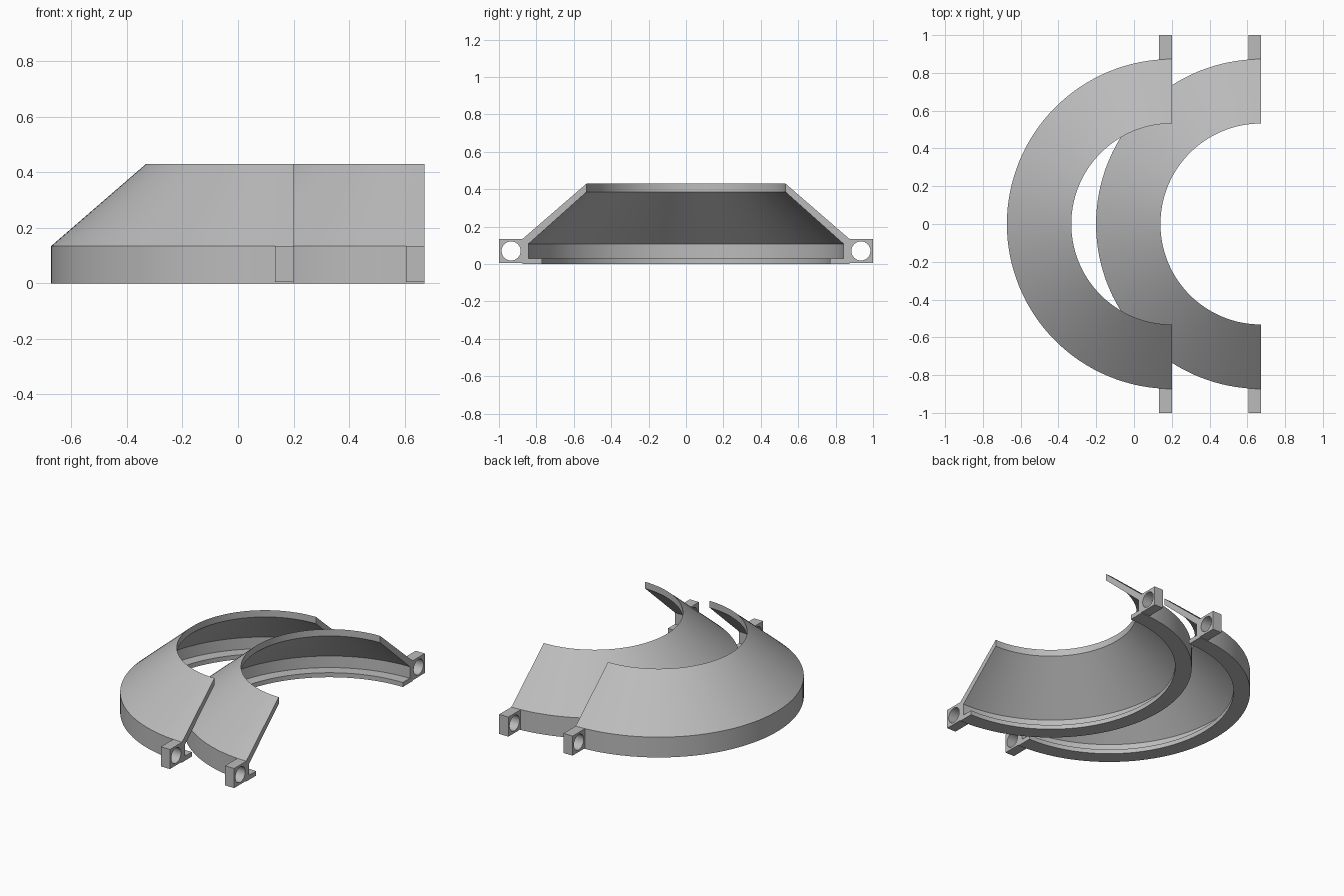
import bpy
import bmesh
from math import cos, sin, pi

cube = bpy.data.objects.get("Cube")
if cube:
    bpy.data.objects.remove(cube, do_unlink=True)

# Material
grey = bpy.data.materials.new("light grey")
grey.use_nodes = True
colour = (0.5, 0.5, 0.5, 1)
grey.diffuse_color = colour
grey.node_tree.nodes["Principled BSDF"].inputs["Base Color"].default_value = colour

# Wall cross-section as (radius, height), and shared sizes
PROFILE = [(0.77, 0), (0.873, 0), (0.873, 0.135), (0.532, 0.43),
           (0.532, 0.385), (0.843, 0.107), (0.843, 0.03), (0.77, 0.03)]
STEPS = 64
TAB_DEPTH = 0.067
HOLE_RADIUS = 0.051


def finish(bm, name):
    bmesh.ops.recalc_face_normals(bm, faces=bm.faces)
    mesh = bpy.data.meshes.new(name)
    bm.to_mesh(mesh)
    bm.free()
    mesh.materials.append(grey)
    obj = bpy.data.objects.new(name, mesh)
    bpy.context.collection.objects.link(obj)
    bpy.ops.object.select_all(action='DESELECT')
    obj.select_set(True)
    bpy.context.view_layer.objects.active = obj
    bpy.ops.object.shade_smooth_by_angle(angle=pi / 6)
    return obj


def skin(bm, loops, closed):
    """Join consecutive vertex loops with quads."""
    pairs = list(zip(loops, loops[1:]))
    if closed:
        pairs.append((loops[-1], loops[0]))
    for a, b in pairs:
        for i in range(len(a)):
            j = (i + 1) % len(a)
            bm.faces.new((a[i], a[j], b[j], b[i]))


def half_ring(name, x):
    bm = bmesh.new()
    loops = []
    for k in range(STEPS + 1):
        a = pi / 2 + pi * k / STEPS
        loops.append([bm.verts.new((x + r * cos(a), r * sin(a), z)) for r, z in PROFILE])
    skin(bm, loops, False)
    bm.faces.new(loops[0])
    bm.faces.new(loops[-1])
    return finish(bm, name)


def bolt_tab(name, x, side):
    """Square block with a round through-hole along x."""
    bm = bmesh.new()

    def loop(px, square):
        verts = []
        for k in range(32):
            c, s = cos(2 * pi * k / 32), sin(2 * pi * k / 32)
            d = 0.065 / max(abs(c), abs(s)) if square else HOLE_RADIUS
            verts.append(bm.verts.new((px, side * (0.935 + d * c), 0.07 + d * s)))
        return verts

    back = x - TAB_DEPTH
    skin(bm, [loop(x, True), loop(back, True), loop(back, False), loop(x, False)], True)
    return finish(bm, name)


# Two identical half shells, one offset behind the other
for label, x in (("right", 0.2), ("left", 0.672)):
    half_ring(label + "_half_shell", x)
    for end, side in (("front", -1), ("back", 1)):
        bolt_tab(f"{label}_{end}_bolt_tab", x, side)
